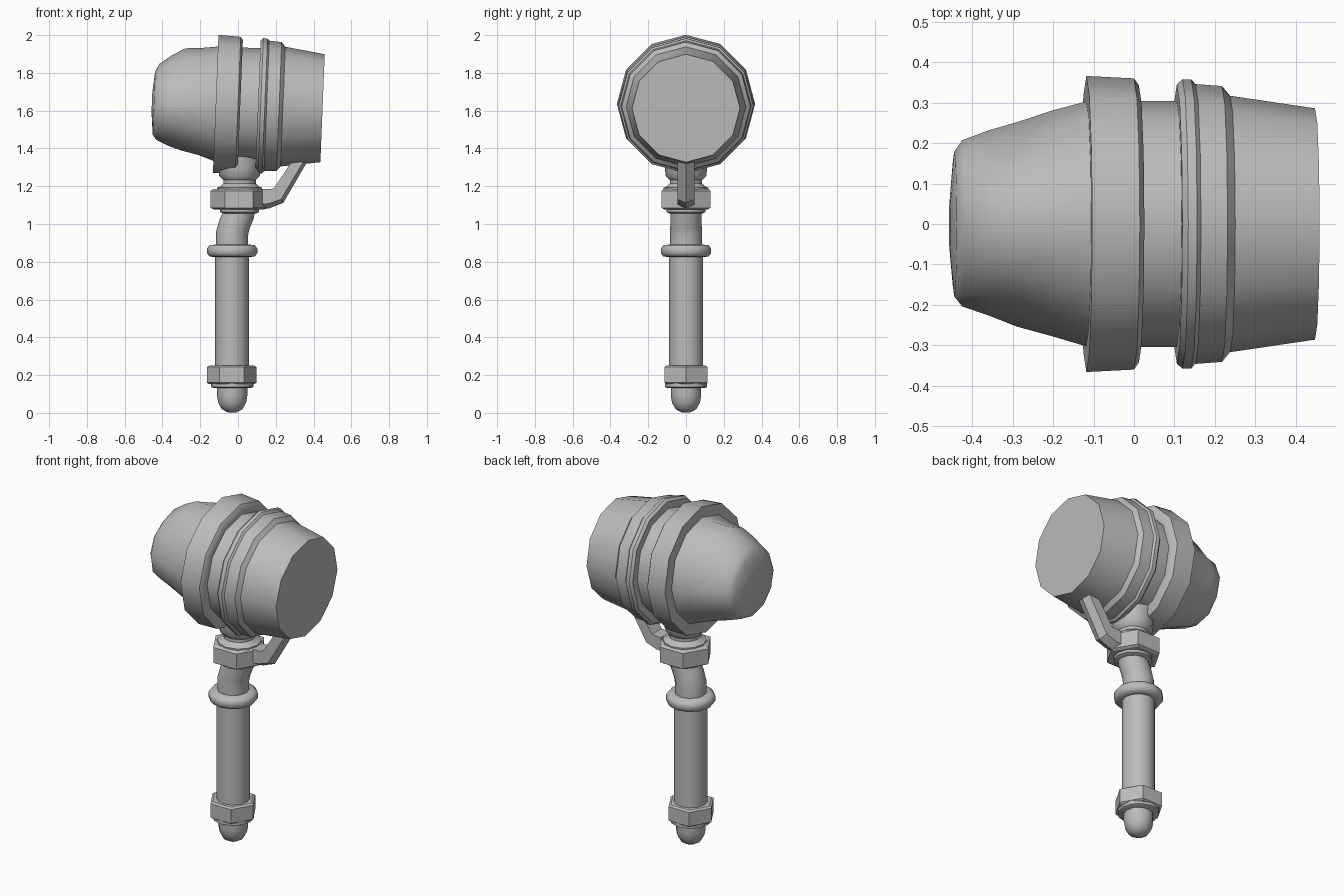
import bpy, bmesh, math, random
from mathutils import Matrix, Vector

random.seed(4)
if "Cube" in bpy.data.objects:
    bpy.data.objects.remove(bpy.data.objects["Cube"])

GREY = (0.5, 0.5, 0.5, 1)
metal = bpy.data.materials.new("plain_grey")
metal.use_nodes = True
metal.diffuse_color = GREY
metal.node_tree.nodes["Principled BSDF"].inputs["Base Color"].default_value = GREY


def finish(name, bm, matrix, angle=40):
    """Turn a bmesh into a shaded, coloured object."""
    bmesh.ops.recalc_face_normals(bm, faces=bm.faces)
    mesh = bpy.data.meshes.new(name)
    bm.to_mesh(mesh)
    bm.free()
    mesh.materials.append(metal)
    mesh.transform(matrix)
    obj = bpy.data.objects.new(name, mesh)
    bpy.context.collection.objects.link(obj)
    bpy.ops.object.select_all(action="DESELECT")
    obj.select_set(True)
    bpy.context.view_layer.objects.active = obj
    bpy.ops.object.shade_smooth_by_angle(angle=math.radians(angle))
    return obj


def skin(rings):
    """Join rings of points with quads and close both ends."""
    bm = bmesh.new()
    loops = [[bm.verts.new(p) for p in ring] for ring in rings]
    n = len(loops[0])
    for a, b in zip(loops, loops[1:]):
        for i in range(n):
            j = (i + 1) % n
            bm.faces.new((a[i], a[j], b[j], b[i]))
    bm.faces.new(loops[0])
    bm.faces.new(loops[-1])
    return bm


def turned(name, profile, matrix, sides=12, warp=None, angle=40):
    """Solid of revolution about local z; profile holds (radius, height)."""
    rings = []
    for r, h in profile:
        ring = []
        for i in range(sides):
            a = math.tau * i / sides
            rr = r + (warp(a, h) if warp else 0)
            ring.append((rr * math.cos(a), rr * math.sin(a), h))
        rings.append(ring)
    return finish(name, skin(rings), matrix, angle)


def upright(x):
    return Matrix.Translation((x, 0, 0))


# Hammer head: local z runs along the slightly drooping head axis
head = (Matrix.Translation((0, 0, 1.631)) @ Matrix.Rotation(math.radians(2.3), 4, "Y")
        @ Matrix.Rotation(math.pi / 2, 4, "Y"))

turned("head_core", [(0.304, -0.1), (0.304, 0.13)], head)
turned("head_band", [(0.3, -0.118), (0.366, -0.118), (0.36, 0.0),
                     (0.343, 0.012), (0.3, 0.012)], head)
turned("striking_face", [(0.3, 0.106), (0.345, 0.106), (0.358, 0.12), (0.357, 0.142),
                         (0.346, 0.152), (0.341, 0.218), (0.317, 0.238),
                         (0.286, 0.448)], head)


# Battered rear end: raised crown with dents on the upper flanks
def battered(a, h):
    up = -math.cos(a)
    middle = max(0, 1 - abs(h + 0.29) / 0.14)
    crown = 0.038 * middle * max(0, up) ** 4
    dent = 0.03 * middle * max(0, 1 - abs(up - 0.5) / 0.4)
    worn = -0.014 * max(0, up) if h < -0.38 else 0
    return crown - dent + worn + random.uniform(-0.005, 0.005) * (h < -0.15)


turned("battered_rear", [(0.305, -0.11), (0.277, -0.2), (0.25, -0.29), (0.228, -0.36),
                         (0.207, -0.425), (0.178, -0.445), (0.06, -0.456)],
       head, warp=battered, angle=50)

# Lower handle
grip = upright(-0.031)
turned("pommel_cap", [(0.022, 0.002), (0.055, 0.02), (0.074, 0.055), (0.08, 0.09),
                      (0.08, 0.14)], grip, angle=50)
turned("pommel_washer", [(0.1, 0.132), (0.112, 0.138), (0.112, 0.165)], grip)
turned("grip", [(0.09, 0.2), (0.09, 0.85)], grip)
turned("grip_ring", [(0.09, 0.825), (0.12, 0.828), (0.133, 0.845), (0.133, 0.87),
                     (0.12, 0.888), (0.08, 0.892)], grip, angle=60)


# Hexagonal nuts with chamfered ends
def nut(name, x, radius, low, high):
    turned(name, [(radius * 0.9, low), (radius, low + 0.008), (radius, high - 0.008),
                  (radius * 0.9, high)], upright(x), sides=6, angle=20)


nut("pommel_nut", -0.033, 0.132, 0.152, 0.25)
nut("collar_nut", 0.005, 0.15, 1.078, 1.184)

# Bent pipe between the grip and the collar
bend = [(-0.031, 0.87, 0.085, 0), (-0.031, 0.95, 0.085, 8), (-0.018, 1.0, 0.083, 20),
        (0.004, 1.05, 0.082, 14), (0.012, 1.1, 0.082, 0)]
rings = []
for x, z, r, tilt in bend:
    turn = Matrix.Translation((x, 0, z)) @ Matrix.Rotation(math.radians(tilt), 4, "Y")
    rings.append([turn @ Vector((r * math.cos(a), r * math.sin(a), 0))
                  for a in (math.tau * i / 12 for i in range(12))])
finish("bent_pipe", skin(rings), Matrix())

# Collar washer and flared neck under the head
collar = upright(0.008)
turned("collar_washer", [(0.085, 1.055), (0.103, 1.063), (0.103, 1.09)], collar)
turned("flared_neck", [(0.118, 1.17), (0.118, 1.192), (0.1, 1.2), (0.086, 1.215),
                       (0.086, 1.232), (0.108, 1.255), (0.112, 1.3), (0.125, 1.4)],
       collar)

# Ridged strut bracing the head from the collar
stations = [((0.13, 1.078), (0.13, 1.185)), ((0.165, 1.083), (0.16, 1.185)),
            ((0.24, 1.112), (0.19, 1.188)), ((0.39, 1.37), (0.31, 1.37))]
rings = []
for outer, inner in stations:
    out, inn = Vector((outer[0], 0, outer[1])), Vector((inner[0], 0, inner[1]))
    shoulder = out.lerp(inn, 0.25)
    side = Vector((0, 0.045, 0))
    rings.append([out, shoulder + side, inn + side, inn - side, shoulder - side])
finish("brace_strut", skin(rings), Matrix(), angle=25)
